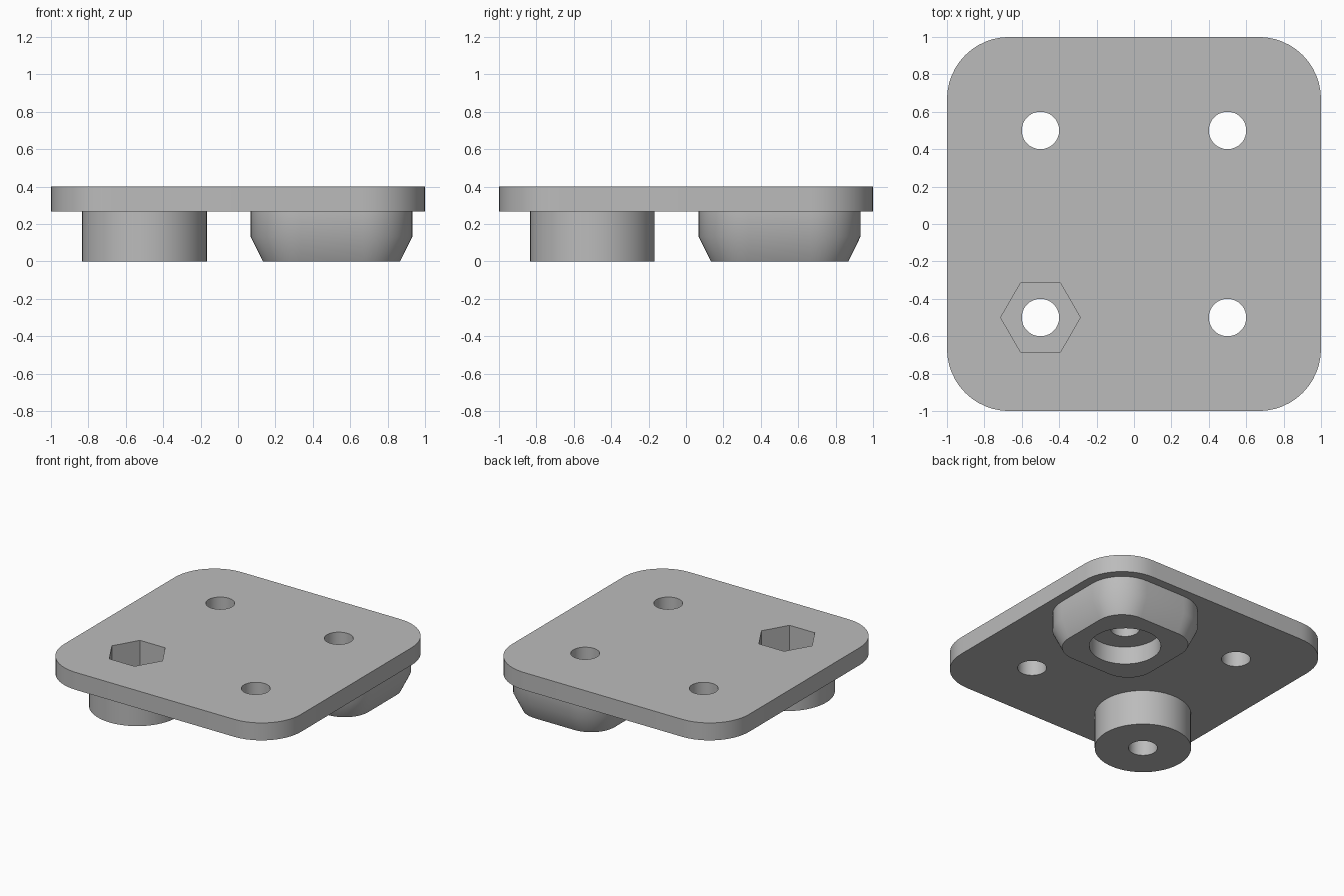
import bpy, bmesh
from math import sin, cos, pi, radians

cube = bpy.data.objects.get("Cube")
if cube:
    bpy.data.objects.remove(cube, do_unlink=True)

grey = bpy.data.materials.new("plain grey")
grey.use_nodes = True
grey.diffuse_color = (0.5, 0.5, 0.5, 1)
grey.node_tree.nodes["Principled BSDF"].inputs["Base Color"].default_value = (0.5, 0.5, 0.5, 1)


def circle(r, sides=48):
    return [(r * cos(2 * pi * i / sides), r * sin(2 * pi * i / sides)) for i in range(sides)]


def rounded_square(half, r, steps=12):
    pts = []
    for k, (sx, sy) in enumerate([(1, 1), (-1, 1), (-1, -1), (1, -1)]):
        for i in range(steps + 1):
            a = pi / 2 * (k + i / steps)
            pts.append((sx * (half - r) + r * cos(a), sy * (half - r) + r * sin(a)))
    return pts


def loft(name, centre, layers):
    """Closed solid through (height, outline) layers, bottom to top."""
    bm = bmesh.new()
    rings = [[bm.verts.new((centre[0] + x, centre[1] + y, z)) for x, y in outline]
             for z, outline in layers]
    n = len(rings[0])
    for low, high in zip(rings, rings[1:]):
        for i in range(n):
            j = (i + 1) % n
            bm.faces.new((low[i], low[j], high[j], high[i]))
    bm.faces.new(rings[0][::-1])
    bm.faces.new(rings[-1])
    mesh = bpy.data.meshes.new(name)
    bm.to_mesh(mesh)
    bm.free()
    mesh.materials.append(grey)
    obj = bpy.data.objects.new(name, mesh)
    bpy.context.collection.objects.link(obj)
    return obj


def cut(target, centre, outline, bottom, top):
    """Remove a straight prism from the target."""
    cutter = loft("cutter", centre, [(bottom, outline), (top, outline)])
    cutter.hide_render = True
    mod = target.modifiers.new("cut", 'BOOLEAN')
    mod.operation = 'DIFFERENCE'
    mod.solver = 'EXACT'
    mod.object = cutter
    bpy.context.view_layer.objects.active = target
    bpy.ops.object.modifier_apply(modifier=mod.name)
    bpy.data.objects.remove(cutter, do_unlink=True)


UNDER, TOP, INSET = 0.267, 0.4, 0.5
BOSS, FOOT = (-INSET, -INSET), (INSET, INSET)
hole, nut = circle(0.1), circle(0.213, 6)
POCKET_FLOOR = 0.21

# Rounded plate with four through holes and the nut pocket
outline = rounded_square(1.0, 0.333)
plate = loft("plate", (0, 0), [(UNDER, outline), (TOP, outline)])
for x in (-INSET, INSET):
    for y in (-INSET, INSET):
        cut(plate, (x, y), hole, -0.1, 0.6)
cut(plate, BOSS, nut, POCKET_FLOOR, 0.6)

# Round boss under one corner, holding the nut pocket
outline = circle(0.333, 64)
boss = loft("round_boss", BOSS, [(0, outline), (UNDER, outline)])
cut(boss, BOSS, hole, -0.1, 0.6)
cut(boss, BOSS, nut, POCKET_FLOOR, 0.6)

# Tapered square foot under the opposite corner, counterbored from below
foot = loft("square_foot", FOOT, [(0, rounded_square(0.367, 0.2)),
                                  (0.133, rounded_square(0.433, 0.267)),
                                  (UNDER, rounded_square(0.433, 0.267))])
cut(foot, FOOT, hole, -0.1, 0.6)
cut(foot, FOOT, circle(0.247), -0.1, 0.135)

# Smooth curved walls, sharp rims
bpy.ops.object.select_all(action='DESELECT')
for obj in (plate, boss, foot):
    obj.select_set(True)
bpy.context.view_layer.objects.active = plate
bpy.ops.object.shade_smooth_by_angle(angle=radians(30))
